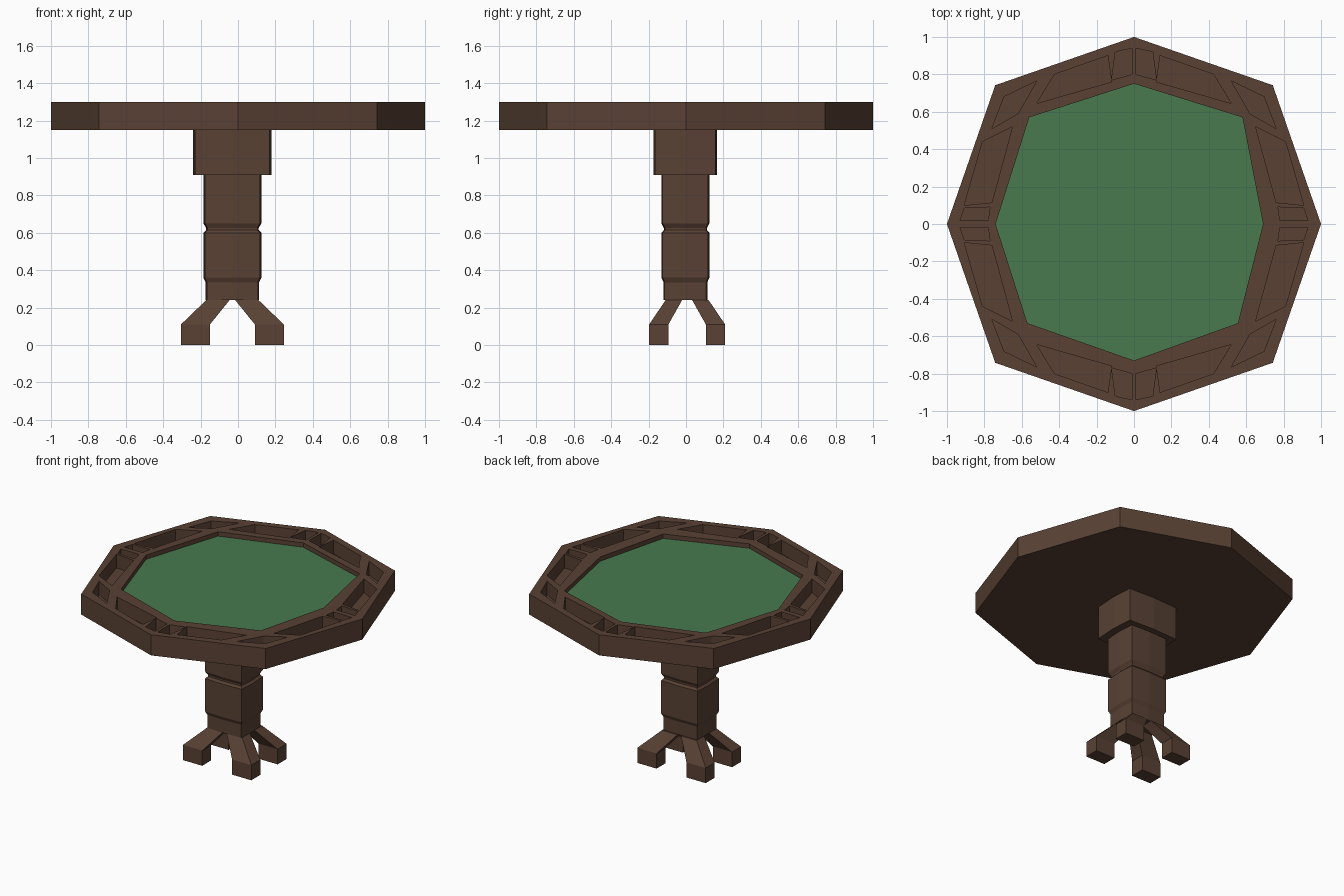
import bpy, bmesh

if "Cube" in bpy.data.objects:
    bpy.data.objects.remove(bpy.data.objects["Cube"])


def material(name, rgb):
    m = bpy.data.materials.new(name)
    m.diffuse_color = (*rgb, 1)
    m.use_nodes = True
    m.node_tree.nodes["Principled BSDF"].inputs["Base Color"].default_value = m.diffuse_color
    return m


WOOD = material("dark_wood", (0.10, 0.053, 0.034))
FELT = material("green_felt", (0.065, 0.195, 0.077))


def add_loft(bm, sections):
    """Closed solid through (z, outline) sections."""
    rings = [[bm.verts.new((x, y, z)) for x, y in pts] for z, pts in sections]
    n = len(rings[0])
    bm.faces.new(rings[0][::-1])
    bm.faces.new(rings[-1])
    for a, b in zip(rings, rings[1:]):
        for i in range(n):
            j = (i + 1) % n
            bm.faces.new((a[i], a[j], b[j], b[i]))


def make(name, solids, mat):
    bm = bmesh.new()
    for s in solids:
        add_loft(bm, s)
    bmesh.ops.recalc_face_normals(bm, faces=bm.faces)
    me = bpy.data.meshes.new(name)
    bm.to_mesh(me)
    bm.free()
    me.materials.append(mat)
    ob = bpy.data.objects.new(name, me)
    bpy.context.collection.objects.link(ob)
    return ob


def octagon(hx, hy, corner, cx=0, cy=0):
    c = corner
    unit = [(1, 0), (c, c), (0, 1), (-c, c), (-1, 0), (-c, -c), (0, -1), (c, -c)]
    return [(cx + x * hx, cy + y * hy) for x, y in unit]


def prism(pts, z0, z1):
    return [(z0, pts), (z1, pts)]


# Tabletop slab
TOP, BOTTOM = 1.30, 1.15
tabletop = make("tabletop", [prism(octagon(1, 1, 0.742), BOTTOM, TOP)], WOOD)

# Recesses: playing field plus five rim trays mirrored into each quadrant
field = [(0.69, 0), (0.58, 0.57), (0, 0.75), (-0.56, 0.57),
         (-0.74, 0), (-0.57, -0.53), (0, -0.73), (0.555, -0.53)]
trays = [
    [(0.01, 0.94), (0.10, 0.92), (0.12, 0.77), (0.01, 0.80)],
    [(0.14, 0.90), (0.425, 0.80), (0.52, 0.645), (0.12, 0.76)],
    [(0.52, 0.765), (0.695, 0.68), (0.76, 0.51), (0.62, 0.59)],
    [(0.81, 0.44), (0.65, 0.52), (0.76, 0.115), (0.907, 0.10)],
    [(0.77, 0.09), (0.907, 0.085), (0.93, 0.018), (0.78, 0.018)],
]
cuts = [prism(field, TOP - 0.04, TOP + 0.1)]
for sx in (1, -1):
    for sy in (1, -1):
        for t in trays:
            cuts.append(prism([(sx * x, sy * y) for x, y in t], TOP - 0.10, TOP + 0.1))
cutter = make("recess_cutter", cuts, WOOD)
cutter.hide_render = True
mod = tabletop.modifiers.new("recesses", "BOOLEAN")
mod.operation = "DIFFERENCE"
mod.solver = "EXACT"
mod.object = cutter
bpy.context.view_layer.objects.active = tabletop
bpy.ops.object.modifier_apply(modifier=mod.name)
bpy.data.objects.remove(cutter)

# Felt playing surface
make("felt_surface", [prism(field, TOP - 0.045, TOP - 0.032)], FELT)

# Pedestal: slightly bulged box sections, a little off centre
CX, CY = -0.03, -0.003


def post(hx, hy):
    return octagon(hx, hy, 0.95, CX, CY)


make("pedestal_cap", [prism(post(0.21, 0.17), 0.91, BOTTOM)], WOOD)
column = [(0.24, 0.143, 0.117), (0.335, 0.143, 0.117), (0.36, 0.155, 0.128),
          (0.60, 0.155, 0.128), (0.615, 0.14, 0.115), (0.625, 0.14, 0.115),
          (0.65, 0.155, 0.128), (0.91, 0.155, 0.128)]
make("pedestal_column", [[(z, post(hx, hy)) for z, hx, hy in column]], WOOD)


# Four splayed legs with block feet
def rect(x0, x1, y0, y1, sx, sy):
    return [(CX + sx * x, 0.006 + sy * y)
            for x, y in ((x0, y0), (x1, y0), (x1, y1), (x0, y1))]


for sx, side in ((1, "right"), (-1, "left")):
    for sy, end in ((1, "back"), (-1, "front")):
        foot = rect(0.12, 0.275, 0.10, 0.203, sx, sy)
        hip = rect(0.015, 0.14, 0.027, 0.115, sx, sy)
        make(f"{end}_{side}_leg", [[(0, foot), (0.11, foot), (0.24, hip)]], WOOD)
